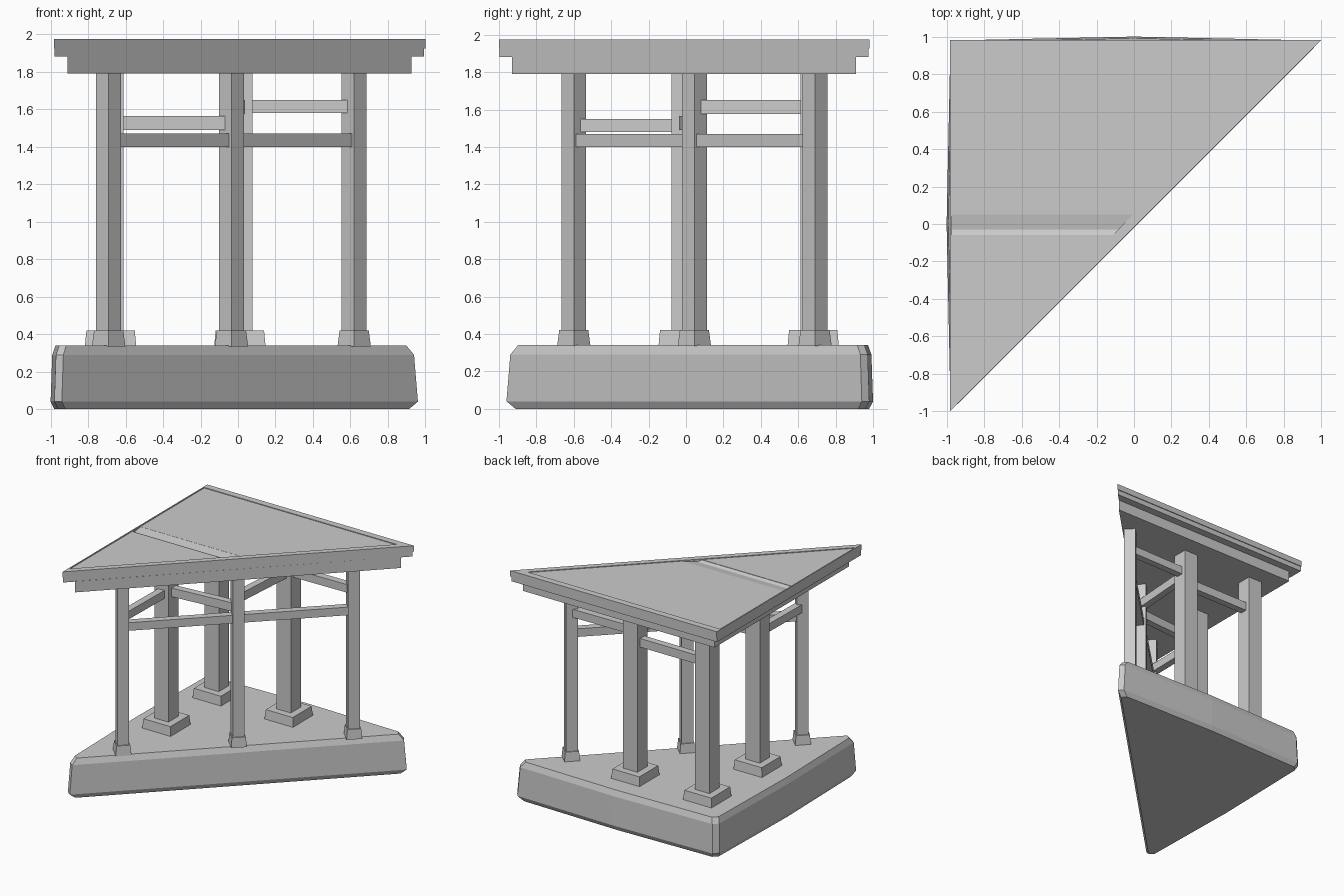
import bpy, bmesh, math
from mathutils import Vector

if "Cube" in bpy.data.objects:
    bpy.data.objects.remove(bpy.data.objects["Cube"])


def loft(name, rings):
    """Closed solid from equal-length rings of 3D points."""
    bm = bmesh.new()
    vs = [[bm.verts.new(p) for p in r] for r in rings]
    n = len(rings[0])
    for a, b in zip(vs, vs[1:]):
        for i in range(n):
            j = (i + 1) % n
            bm.faces.new((a[i], a[j], b[j], b[i]))
    bm.faces.new(vs[0])
    bm.faces.new(vs[-1])
    bmesh.ops.recalc_face_normals(bm, faces=bm.faces[:])
    me = bpy.data.meshes.new(name)
    bm.to_mesh(me)
    bm.free()
    ob = bpy.data.objects.new(name, me)
    bpy.context.collection.objects.link(ob)
    return ob


def at(points, z):
    return [(x, y, z) for x, y in points]


def square(c, half, turned):
    """Square ring; a turned one is parallel to the long diagonal side."""
    a0 = 0 if turned else math.pi / 4
    r = half * math.sqrt(2)
    return [(c[0] + r * math.cos(a0 + k * math.pi / 2),
             c[1] + r * math.sin(a0 + k * math.pi / 2)) for k in range(4)]


# Plinth: blunted right triangle with slightly bowed legs, chamfered top and bottom
plan = [(-0.94, -0.96), (-0.98, -0.93), (-1.0, 0), (-0.98, 0.94),
        (-0.94, 0.98), (0, 1.0), (0.93, 0.98), (0.96, 0.94)]
CX, CY = -0.414, 0.414


def scaled(s, z):
    return [(CX + (x - CX) * s, CY + (y - CY) * s, z) for x, y in plan]


loft("plinth", [scaled(0.965, 0), scaled(1, 0.04), scaled(0.985, 0.29), scaled(0.955, 0.34)])

# Columns with tapered footings
columns = {
    "corner": ((-0.68, 0.68), False),
    "left": ((-0.68, -0.01), False),
    "back": ((0.01, 0.68), False),
    "front_end": ((-0.69, -0.60), True),
    "diagonal_mid": ((-0.035, 0.045), True),
    "right_end": ((0.62, 0.69), True),
}
for key, (c, turned) in columns.items():
    col, foot = (0.047, 0.063) if turned else (0.068, 0.137)
    loft(key + "_column", [at(square(c, col, turned), z) for z in (0.34, 1.80)])
    loft(key + "_footing", [at(square(c, foot, turned), 0.335),
                            at(square(c, foot - 0.008, turned), 0.42)])


# Tie rails between columns
def rail(a, b, z0, z1, width=0.06):
    p, q = Vector(columns[a][0]), Vector(columns[b][0])
    d = (q - p).normalized()
    n = Vector((-d.y, d.x)) * width / 2
    ring = [p + n, p - n, q - n, q + n]
    loft(f"rail_{a}_{b}", [at(ring, z0), at(ring, z1)])


rail("front_end", "diagonal_mid", 1.40, 1.47)
rail("diagonal_mid", "right_end", 1.40, 1.47)
rail("left", "front_end", 1.48, 1.55)
rail("left", "diagonal_mid", 1.49, 1.565)
rail("corner", "back", 1.49, 1.565)
rail("back", "right_end", 1.58, 1.65)
rail("diagonal_mid", "back", 1.575, 1.65)

# Stepped triangular roof
beam = [(-0.91, -0.93), (-0.91, 0.908), (0.925, 0.908)]
eave = [(-0.98, -0.997), (-0.98, 0.975), (0.992, 0.975)]
edge = [(-0.982, -1.0), (-0.982, 0.982), (1.0, 0.982)]
inner = [(-0.972, -0.92), (-0.972, 0.925), (0.873, 0.925)]
loft("roof_beam", [at(beam, 1.79), at(beam, 1.885)])
loft("roof_eave", [at(eave, 1.882), at(eave, 1.927)])
roof = loft("roof_slab", [at(edge, 1.925), at(edge, 1.975), at(inner, 1.975), at(inner, 1.969)])

# Shallow valley across the roof, ending at the diagonal rim
valley = [(-0.06, 1.99), (-0.06, 1.966), (-0.03, 1.955), (0.05, 1.968), (0.05, 1.99)]
cutter = loft("valley_cutter", [[(-0.97, y, z) for y, z in valley],
                                [(y - 0.055, y, z) for y, z in valley]])
cutter.hide_render = True
cutter.hide_viewport = True
cutter.display_type = 'WIRE'
cut = roof.modifiers.new("valley", 'BOOLEAN')
cut.operation = 'DIFFERENCE'
cut.solver = 'EXACT'
cut.object = cutter
